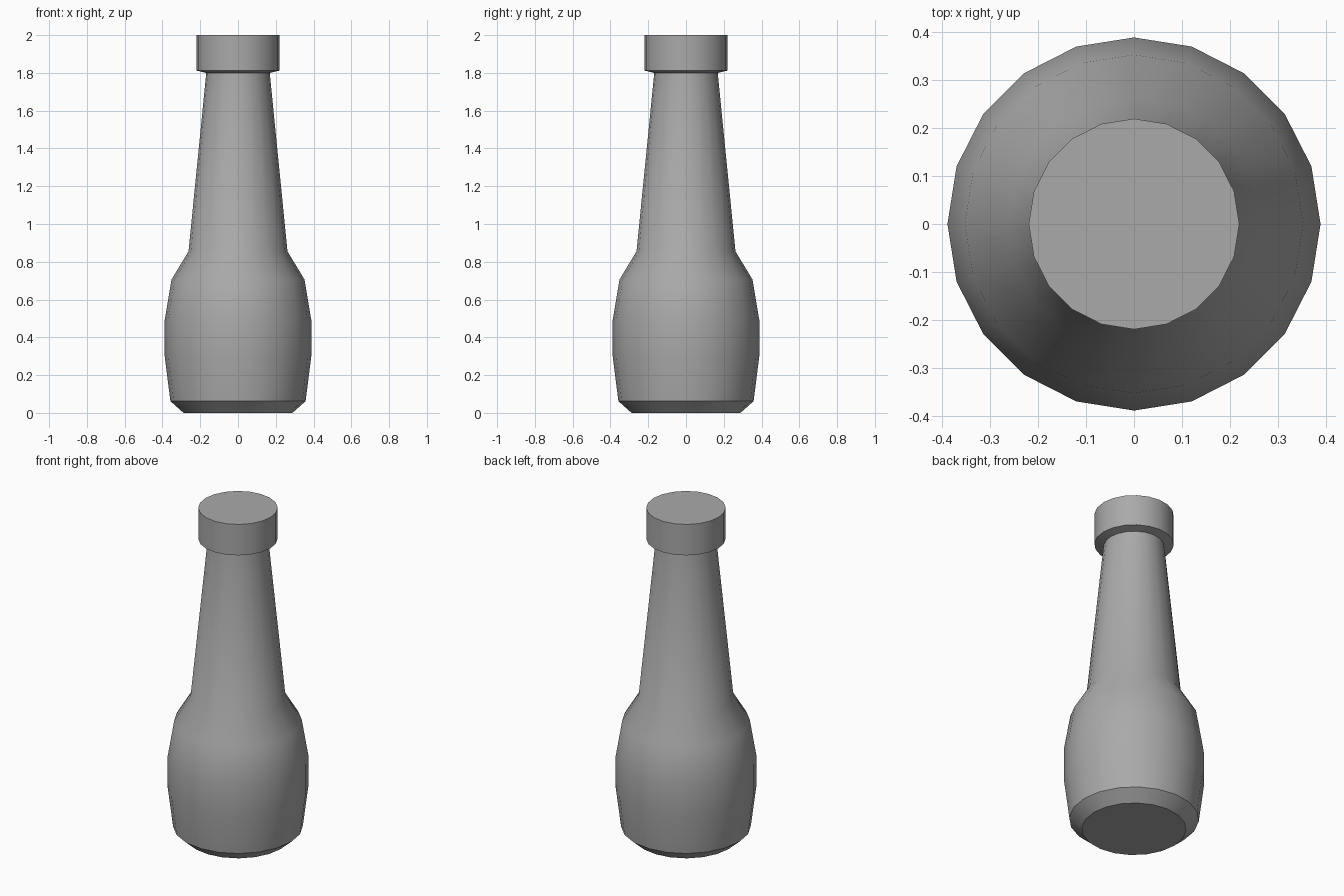
import bpy
import bmesh
import math

SIDES = 20

cube = bpy.data.objects.get("Cube")
if cube:
    bpy.data.objects.remove(cube, do_unlink=True)

grey = bpy.data.materials.new("plain grey")
grey.use_nodes = True
grey.diffuse_color = (0.4, 0.4, 0.4, 1)
grey.node_tree.nodes["Principled BSDF"].inputs["Base Color"].default_value = (0.4, 0.4, 0.4, 1)


def lathe(name, profile):
    """Turn a (radius, height) profile about z, closing both ends."""
    bm = bmesh.new()
    rings = []
    for r, z in profile:
        rings.append([bm.verts.new((r * math.cos(2 * math.pi * i / SIDES),
                                    r * math.sin(2 * math.pi * i / SIDES), z))
                      for i in range(SIDES)])
    for low, high in zip(rings, rings[1:]):
        for i in range(SIDES):
            j = (i + 1) % SIDES
            bm.faces.new((low[i], low[j], high[j], high[i]))
    bm.faces.new(rings[0][::-1])
    bm.faces.new(rings[-1])
    mesh = bpy.data.meshes.new(name)
    bm.to_mesh(mesh)
    bm.free()
    mesh.materials.append(grey)
    obj = bpy.data.objects.new(name, mesh)
    bpy.context.collection.objects.link(obj)
    bpy.ops.object.select_all(action="DESELECT")
    obj.select_set(True)
    bpy.context.view_layer.objects.active = obj
    bpy.ops.object.shade_smooth_by_angle(angle=math.radians(30))
    return obj


# Bottle: chamfered base, bulging body, shoulder, tapered neck and wide cap
lathe("bottle", [
    (0.288, 0), (0.358, 0.062), (0.388, 0.3), (0.388, 0.492),
    (0.352, 0.706), (0.262, 0.855), (0.168, 1.8),
    (0.219, 1.812), (0.219, 2),
])
